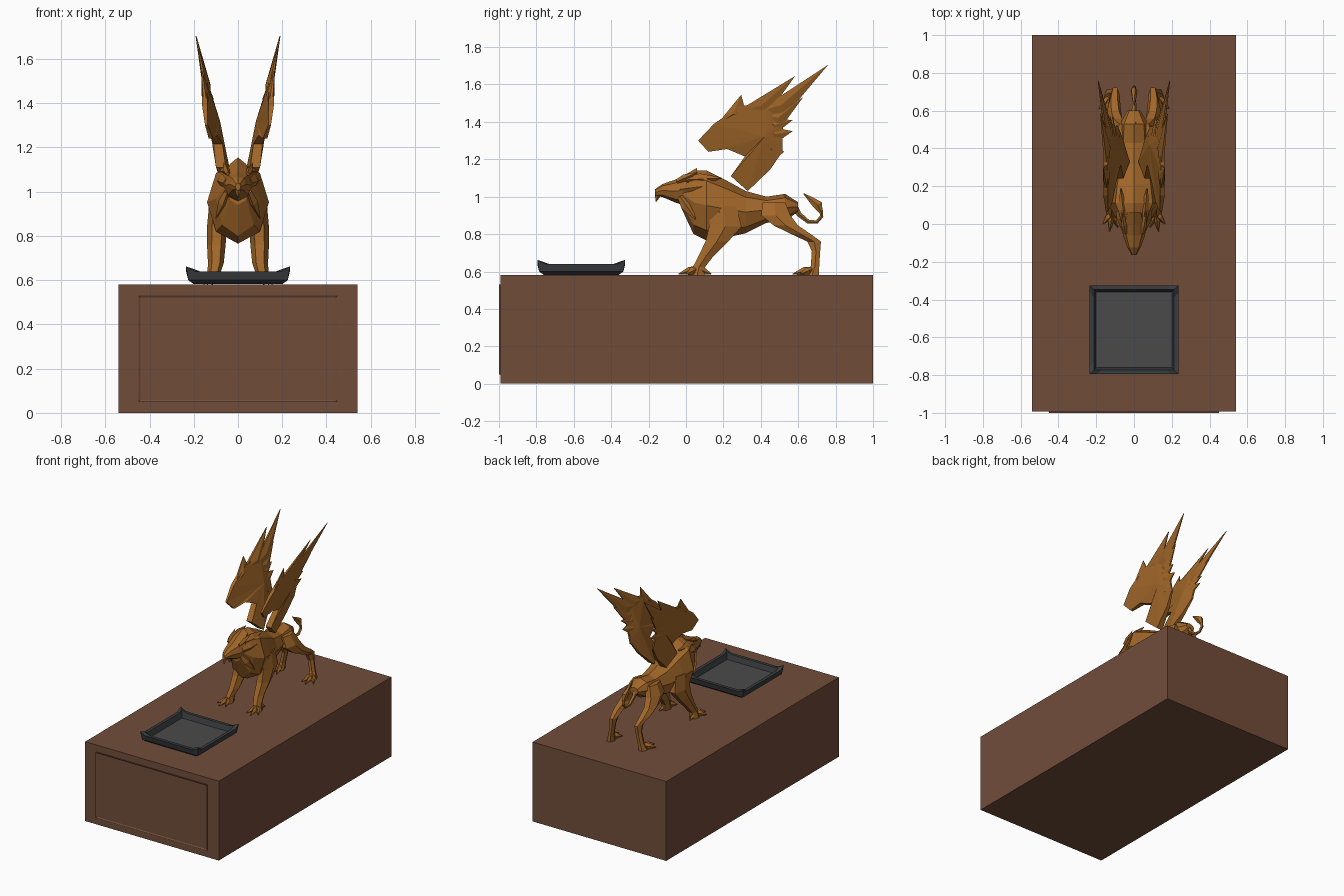
import bpy, bmesh, math
from mathutils import Vector


def material(name, rgb):
    m = bpy.data.materials.new(name)
    m.diffuse_color = (*rgb, 1)
    return m


WOOD = material("brown wood", (0.165, 0.073, 0.042))
GOLD = material("bronze gold", (0.36, 0.135, 0.022))
SLATE = material("dark slate", (0.042, 0.046, 0.05))
GREY = material("tray grey", (0.068, 0.068, 0.068))


def finish(name, bm, mats, mirror=False):
    bmesh.ops.recalc_face_normals(bm, faces=bm.faces)
    mesh = bpy.data.meshes.new(name)
    bm.to_mesh(mesh)
    bm.free()
    for m in mats:
        mesh.materials.append(m)
    ob = bpy.data.objects.new(name, mesh)
    bpy.context.collection.objects.link(ob)
    if mirror:
        ob.modifiers.new("mirror", 'MIRROR')
    return ob


def bridge(bm, loops):
    faces = []
    for a, b in zip(loops, loops[1:]):
        n = len(a)
        for i in range(n):
            faces.append(bm.faces.new((a[i], a[(i + 1) % n], b[(i + 1) % n], b[i])))
    return faces


def add_loft(bm, sections, sides=6, up=None):
    """Skin through sections (x, y, z, half width, half height)."""
    pts = [Vector(s[:3]) for s in sections]
    loops = []
    for i, s in enumerate(sections):
        t = (pts[min(i + 1, len(pts) - 1)] - pts[max(i - 1, 0)]).normalized()
        side = Vector((1, 0, 0))
        v = Vector(up) if up else t.cross(side).normalized()
        if not up:
            side = v.cross(t).normalized()
        ring = []
        for k in range(sides):
            a = 2 * math.pi * k / sides
            ring.append(bm.verts.new(pts[i] + side * math.cos(a) * s[3] + v * math.sin(a) * s[4]))
        loops.append(ring)
    bridge(bm, loops)
    bm.faces.new(loops[0])
    bm.faces.new(loops[-1])


def loft(name, sections, sides=6, up=None, mirror=False):
    bm = bmesh.new()
    add_loft(bm, sections, sides, up)
    return finish(name, bm, [GOLD], mirror)


def box(bm, lo, hi):
    verts = bmesh.ops.create_cube(bm, size=1)["verts"]
    for v in verts:
        v.co = Vector([(l + h) / 2 + c * (h - l) for l, h, c in zip(lo, hi, v.co)])


# Plinth and framed front panel
bm = bmesh.new()
box(bm, (-0.54, -0.993, 0), (0.54, 1, 0.58))
finish("plinth", bm, [WOOD])
bm = bmesh.new()
box(bm, (-0.45, -1, 0.05), (0.45, -0.99, 0.53))
front = [f for f in bm.faces if f.normal.y < -0.9]
bmesh.ops.inset_region(bm, faces=front, thickness=0.012)
bmesh.ops.translate(bm, verts=front[0].verts, vec=(0, 0.005, 0))
finish("front_panel", bm, [WOOD])

# Tray with flared walls and raised corners
bm = bmesh.new()
loops = []
for half, z, corner_z in ((0.2, 0.582, 0.582), (0.225, 0.6, 0.6), (0.235, 0.64, 0.662),
                          (0.212, 0.64, 0.655), (0.2, 0.602, 0.602)):
    ring = []
    for k in range(4):
        a = k * math.pi / 2
        for u, v, h in ((half, half - 0.04, z), (half, half, corner_z), (half - 0.04, half, z)):
            ring.append(bm.verts.new((u * math.cos(a) - v * math.sin(a),
                                      u * math.sin(a) + v * math.cos(a) - 0.56, h)))
    loops.append(ring)
bridge(bm, loops)
bm.faces.new(loops[0])
bm.faces.new(loops[-1]).material_index = 1
finish("tray", bm, [SLATE, GREY])

# Torso: y, bottom, top, half width
torso = ((-0.025, 0.94, 1.10, 0.055), (0.04, 0.80, 1.14, 0.10), (0.11, 0.765, 1.14, 0.14),
         (0.21, 0.78, 1.09, 0.125), (0.32, 0.805, 1.03, 0.10), (0.43, 0.86, 1.0, 0.08),
         (0.53, 0.87, 1.015, 0.075), (0.60, 0.92, 0.97, 0.035))
loft("torso", [(0, y, (a + b) / 2, w, (b - a) / 2) for y, a, b, w in torso], 8, (0, 0, 1))

# Head and hooked beak
head = ((-0.165, 1.005, 1.04, 0.012), (-0.125, 0.998, 1.068, 0.035), (-0.06, 0.97, 1.09, 0.058),
        (0.0, 0.95, 1.12, 0.07), (0.06, 0.96, 1.155, 0.05))
loft("head", [(0, y, (a + b) / 2, w, (b - a) / 2) for y, a, b, w in head], 8, (0, 0, 1))
loft("beak_hook", [(0, -0.145, 1.02, 0.018, 0.02), (0, -0.16, 0.975, 0.003, 0.004)], 4, (0, 1, 0))


def spikes(name, items):
    """Tapering feathers or toes: base, tip, half width, half height."""
    bm = bmesh.new()
    for base, tip, w, h in items:
        b, t = Vector(base), Vector(tip)
        add_loft(bm, [(*b, w * 0.6, h * 0.6), (*b.lerp(t, 0.4), w, h), (*t, w * 0.1, h * 0.1)], 4)
    finish(name, bm, [GOLD], True)


spikes("neck_feathers", [
    ((0.045, -0.05, 1.08), (0.065, 0.06, 1.13), 0.015, 0.02),
    ((0.055, -0.03, 1.04), (0.10, 0.13, 1.06), 0.02, 0.035),
    ((0.05, -0.03, 1.0), (0.10, 0.05, 0.88), 0.02, 0.03),
    ((0.05, 0.0, 1.09), (0.07, 0.19, 1.10), 0.025, 0.03),
    ((0.08, 0.08, 1.0), (0.125, 0.2, 0.9), 0.025, 0.04)])

# Legs
loft("front_leg", [(0.085, 0.20, 0.95, 0.045, 0.08), (0.095, 0.21, 0.84, 0.045, 0.10),
                   (0.098, 0.165, 0.76, 0.042, 0.07), (0.10, 0.105, 0.68, 0.036, 0.046),
                   (0.11, 0.07, 0.625, 0.028, 0.038), (0.115, 0.06, 0.582, 0.032, 0.045)],
     6, (0, 1, 0), True)
loft("hind_leg", [(0.06, 0.47, 0.97, 0.035, 0.07), (0.085, 0.48, 0.90, 0.045, 0.09),
                  (0.10, 0.535, 0.845, 0.04, 0.075), (0.105, 0.615, 0.80, 0.034, 0.06),
                  (0.10, 0.685, 0.76, 0.024, 0.042), (0.105, 0.695, 0.71, 0.02, 0.026),
                  (0.12, 0.69, 0.63, 0.021, 0.026), (0.13, 0.675, 0.582, 0.028, 0.042)],
     6, (0, 1, 0), True)
spikes("front_toes", [((0.115, 0.06, 0.615), (0.115 + dx, y, 0.586), 0.017, 0.022)
                      for dx, y in ((-0.03, -0.02), (0.015, -0.04), (0.05, 0.0), (0.01, 0.135))])
spikes("hind_toes", [((0.13, 0.675, 0.612), (0.13 + dx, y, 0.586), 0.017, 0.022)
                     for dx, y in ((-0.03, 0.59), (0.015, 0.57), (0.055, 0.61))])

# Tail and tuft
loft("tail", [(0, y, z, r, r) for y, z, r in (
    (0.52, 0.985, 0.03), (0.575, 0.955, 0.02), (0.605, 0.905, 0.014), (0.655, 0.865, 0.011),
    (0.70, 0.865, 0.01), (0.725, 0.895, 0.01), (0.722, 0.935, 0.009))], 5)
loft("tail_tuft", [(0, 0.727, 0.905, 0.006, 0.006), (0, 0.705, 0.955, 0.018, 0.027),
                   (0, 0.668, 0.985, 0.012, 0.016), (0, 0.628, 1.017, 0.002, 0.002)], 5)


# Wings: a slanted, domed panel with flat blade feathers
def wing_x(y, z):
    return 0.06 + 0.215 * (z - 1.1) + 0.14 * max(0, 0.35 - y)


def wing_part(bm, outline, hub, dome):
    """Outline of (y, z, half thickness) closed by a raised hub on each side."""
    loops, hubs = [], []
    for s in (-1, 1):
        loops.append([bm.verts.new((wing_x(y, z) + s * t, y, z)) for y, z, t in outline])
        hubs.append(bm.verts.new((wing_x(*hub) + s * dome, *hub)))
    bridge(bm, loops)
    n = len(outline)
    for ring, h in zip(loops, hubs):
        for i in range(n):
            bm.faces.new((ring[i], ring[(i + 1) % n], h))


bm = bmesh.new()
wing_part(bm, [(0.065, 1.30, 0.006), (0.15, 1.39, 0.012), (0.29, 1.485, 0.012), (0.45, 1.50, 0.008),
               (0.52, 1.40, 0.006), (0.515, 1.24, 0.006), (0.45, 1.145, 0.012), (0.33, 1.03, 0.025),
               (0.24, 1.11, 0.022), (0.315, 1.215, 0.02), (0.22, 1.255, 0.018), (0.12, 1.24, 0.01)],
          (0.42, 1.32), 0.026)
finish("wing_panel", bm, [GOLD], True)

bm = bmesh.new()
for a, b, tip in (((0.16, 1.38), (0.32, 1.45), (0.295, 1.545)),
                  ((0.28, 1.46), (0.43, 1.43), (0.583, 1.645)),
                  ((0.37, 1.45), (0.52, 1.42), (0.76, 1.705)),
                  ((0.42, 1.43), (0.50, 1.36), (0.625, 1.53)),
                  ((0.42, 1.42), (0.47, 1.33), (0.57, 1.41)),
                  ((0.43, 1.38), (0.47, 1.28), (0.57, 1.35)),
                  ((0.42, 1.33), (0.46, 1.19), (0.525, 1.24))):
    hub = [(a[i] + b[i]) * 0.4 + tip[i] * 0.2 for i in range(2)]
    wing_part(bm, [(*a, 0.008), (*tip, 0.002), (*b, 0.008)], hub, 0.018)
finish("wing_feathers", bm, [GOLD], True)
